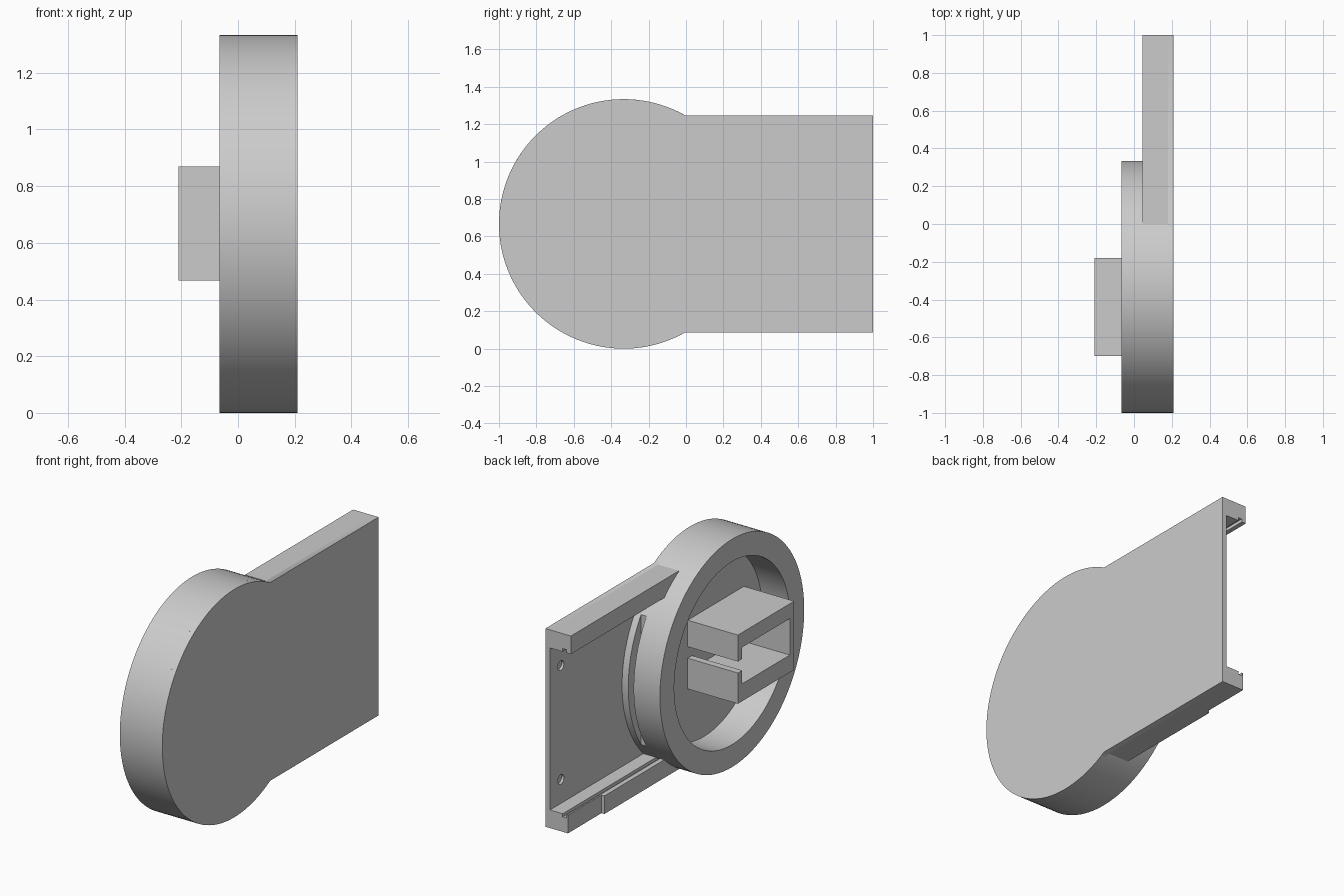
import bpy, bmesh, math
from mathutils import Matrix, Vector

cube = bpy.data.objects.get("Cube")
if cube:
    bpy.data.objects.remove(cube, do_unlink=True)

grey = bpy.data.materials.new("light_grey")
grey.use_nodes = True
grey.diffuse_color = (0.6, 0.6, 0.6, 1)
grey.node_tree.nodes["Principled BSDF"].inputs["Base Color"].default_value = (0.6, 0.6, 0.6, 1)

CY, CZ, R = -0.333, 0.667, 0.667      # disc centre and radius
HALF = 0.58                           # half height of the plate
FACE, BACK = 0.18, 0.21               # plate inner and outer x


def finish(name, bm):
    bmesh.ops.recalc_face_normals(bm, faces=bm.faces)
    mesh = bpy.data.meshes.new(name)
    bm.to_mesh(mesh)
    bm.free()
    mesh.materials.append(grey)
    obj = bpy.data.objects.new(name, mesh)
    bpy.context.collection.objects.link(obj)
    return obj


def prism(name, points, axis, lo, hi):
    """Extrude a profile along x (points are y, z) or along y (points are x, z)."""
    bm = bmesh.new()
    place = (lambda a, b: (lo, a, b)) if axis == "x" else (lambda a, b: (a, lo, b))
    face = bm.faces.new([bm.verts.new(place(a, b)) for a, b in points])
    made = bmesh.ops.extrude_face_region(bm, geom=[face])["geom"]
    shift = Vector((hi - lo, 0, 0)) if axis == "x" else Vector((0, hi - lo, 0))
    bmesh.ops.translate(bm, vec=shift, verts=[g for g in made if isinstance(g, bmesh.types.BMVert)])
    return finish(name, bm)


def rect(a0, a1, b0, b1):
    return [(a0, b0), (a1, b0), (a1, b1), (a0, b1)]


def smooth(obj):
    bpy.ops.object.select_all(action="DESELECT")
    obj.select_set(True)
    bpy.context.view_layer.objects.active = obj
    bpy.ops.object.shade_smooth_by_angle(angle=math.radians(30))


def cut(obj, cutter):
    mod = obj.modifiers.new("cut", "BOOLEAN")
    mod.operation, mod.solver, mod.object = "DIFFERENCE", "EXACT", cutter
    bpy.ops.object.select_all(action="DESELECT")
    bpy.context.view_layer.objects.active = obj
    obj.select_set(True)
    bpy.ops.object.modifier_apply(modifier=mod.name)
    bpy.data.objects.remove(cutter, do_unlink=True)


# Back plate: round end joined to a rectangular end
start = math.asin(HALF / R)
sweep = 2 * math.pi - 2 * start
outline = [(CY + R * math.cos(start + sweep * i / 96), CZ + R * math.sin(start + sweep * i / 96))
           for i in range(97)]
outline += [(1, CZ - HALF), (1, CZ + HALF)]
plate = prism("back_plate", outline, "x", FACE, BACK)

# Two shallow dimples near the free end of the plate
for side in (-1, 1):
    bm = bmesh.new()
    bmesh.ops.create_cone(bm, cap_ends=True, segments=24, radius1=0.028, radius2=0.028, depth=0.03,
                          matrix=Matrix.Translation((FACE, 0.9, CZ + side * 0.333))
                          @ Matrix.Rotation(math.pi / 2, 4, "Y"))
    cut(plate, finish("dimple_cutter", bm))
smooth(plate)

# Round cup with a recessed floor, turned about the x axis
bm = bmesh.new()
profile = [(0, 0.115), (0.535, 0.115), (0.535, -0.065), (R, -0.065), (R, FACE), (0, FACE)]
verts = [bm.verts.new((x, CY, CZ + r)) for r, x in profile]
edges = [bm.edges.new(pair) for pair in zip(verts, verts[1:])]
bmesh.ops.spin(bm, geom=verts + edges, cent=(0, CY, CZ), axis=(1, 0, 0),
               angle=2 * math.pi, steps=128, use_duplicate=False)
bmesh.ops.remove_doubles(bm, verts=bm.verts, dist=0.0005)
cup = finish("round_cup", bm)

# Thin slot in the side of the cup that faces the plate
cut(cup, prism("slot_cutter", rect(0.215, 0.4, CZ - 0.5, CZ + 0.5), "x", 0.105, 0.14))
smooth(cup)

# Grooved rails along the upper and lower plate edges
IN = HALF - 0.106
rail = [(FACE, HALF), (0.045, HALF), (0.045, IN), (0.073, IN), (0.073, IN + 0.018),
        (0.098, IN + 0.018), (0.098, IN), (FACE, IN)]
for name, side in (("upper_rail", 1), ("lower_rail", -1)):
    obj = prism(name, [(x, CZ + side * h) for x, h in rail], "y", 0, 1)
    if side < 0:
        # The free end of the lower rail is a little thinner
        cut(obj, prism("step_cutter", rect(0, 0.064, 0, 0.4), "y", 0.69, 1.1))

# Hollow clip block with a slit in its inner wall
clip = [(-0.18, 0.87), (-0.7, 0.87), (-0.7, 0.468), (-0.18, 0.468), (-0.18, 0.648),
        (-0.22, 0.648), (-0.22, 0.57), (-0.66, 0.57), (-0.66, 0.783), (-0.22, 0.783),
        (-0.22, 0.715), (-0.18, 0.715)]
prism("clip_block", clip, "x", -0.21, 0.12)
